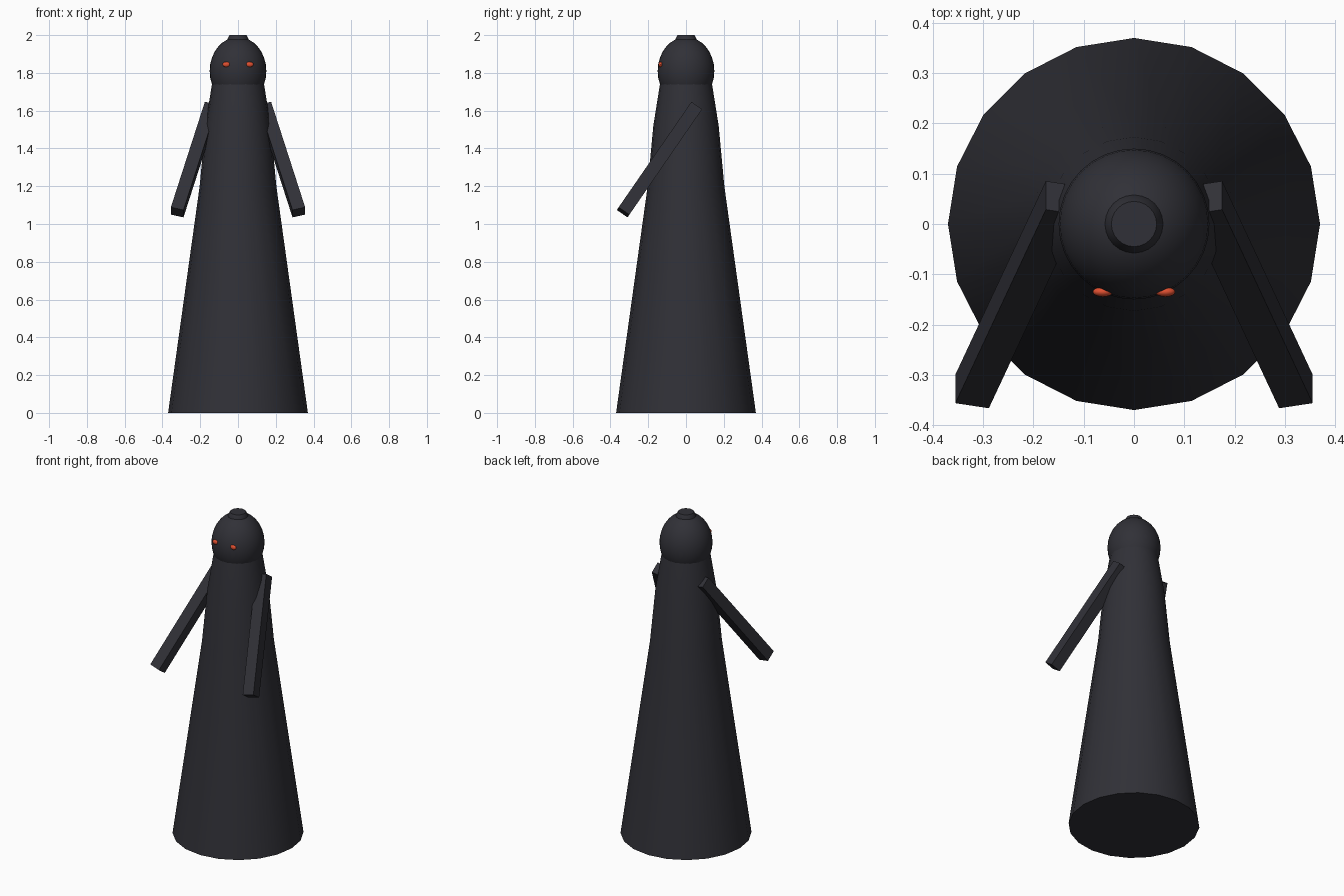
import bpy
import bmesh
import math
from mathutils import Matrix, Vector

cube = bpy.data.objects.get("Cube")
if cube:
    bpy.data.objects.remove(cube)


def material(name, rgb):
    mat = bpy.data.materials.new(name)
    mat.use_nodes = True
    mat.diffuse_color = (*rgb, 1)
    mat.node_tree.nodes["Principled BSDF"].inputs["Base Color"].default_value = (*rgb, 1)
    return mat


CHARCOAL = material("charcoal", (0.03, 0.03, 0.038))
EMBER = material("ember red", (0.75, 0.08, 0.03))


def finish(name, bm, mat, smooth=True):
    bmesh.ops.recalc_face_normals(bm, faces=bm.faces)
    mesh = bpy.data.meshes.new(name)
    bm.to_mesh(mesh)
    bm.free()
    mesh.materials.append(mat)
    obj = bpy.data.objects.new(name, mesh)
    bpy.context.collection.objects.link(obj)
    if smooth:
        bpy.ops.object.select_all(action="DESELECT")
        obj.select_set(True)
        bpy.context.view_layer.objects.active = obj
        bpy.ops.object.shade_smooth_by_angle(angle=math.radians(35))
    return obj


def lathe(name, profile, sides, mat):
    """Stack of rings (radius, height), capped at both ends."""
    bm = bmesh.new()
    rings = []
    for r, z in profile:
        angles = [math.tau * i / sides for i in range(sides)]
        rings.append([bm.verts.new((r * math.sin(a), r * math.cos(a), z)) for a in angles])
    for low, high in zip(rings, rings[1:]):
        for i in range(sides):
            j = (i + 1) % sides
            bm.faces.new((low[i], low[j], high[j], high[i]))
    bm.faces.new(rings[0])
    bm.faces.new(rings[-1])
    return finish(name, bm, mat)


def ellipsoid(name, centre, radii, segments, mat):
    bm = bmesh.new()
    place = Matrix.Translation(centre) @ Matrix.Diagonal((*radii, 1))
    bmesh.ops.create_uvsphere(bm, u_segments=segments, v_segments=segments // 2,
                              radius=1, matrix=place)
    return finish(name, bm, mat)


def arm(name, side):
    """Square bar from the shoulder, reaching down, out and forward."""
    top = Vector((side * 0.142, 0.052, 1.62))
    end = Vector((side * 0.322, -0.333, 1.062))
    axis = (end - top).normalized()
    across = Vector((side * 0.067, 0.010, 0.0145))
    across = (across * Vector((1, -1, -1)) if side < 0 else
              Vector((-0.067, -0.010, -0.0145)))
    if side < 0:
        across = Vector((0.067, -0.010, -0.0145))
    across = (across - axis * across.dot(axis)).normalized()
    depth = axis.cross(across)
    turn = Matrix((across, depth, axis)).transposed().to_4x4()
    size = Matrix.Diagonal((0.069, 0.069, (end - top).length, 1))
    bm = bmesh.new()
    bmesh.ops.create_cube(bm, size=1, matrix=Matrix.Translation((top + end) / 2) @ turn @ size)
    return finish(name, bm, CHARCOAL, smooth=False)


# Long tapering robe with narrowing shoulders
lathe("robe", [(0.37, 0), (0.203, 1.2), (0.173, 1.52), (0.138, 1.74)], 20, CHARCOAL)

# Head and small flat knob on the crown
ellipsoid("head", (0, 0, 1.81), (0.15, 0.15, 0.18), 32, CHARCOAL)
lathe("crown_knob", [(0.06, 1.95), (0.06, 1.972), (0.045, 2.0)], 24, CHARCOAL)

# Paired arms and eyes
for label, side in (("left", 1), ("right", -1)):
    arm(label + "_arm", side)
    ellipsoid(label + "_eye", (side * 0.062, -0.135, 1.845), (0.02, 0.01, 0.014), 16, EMBER)
